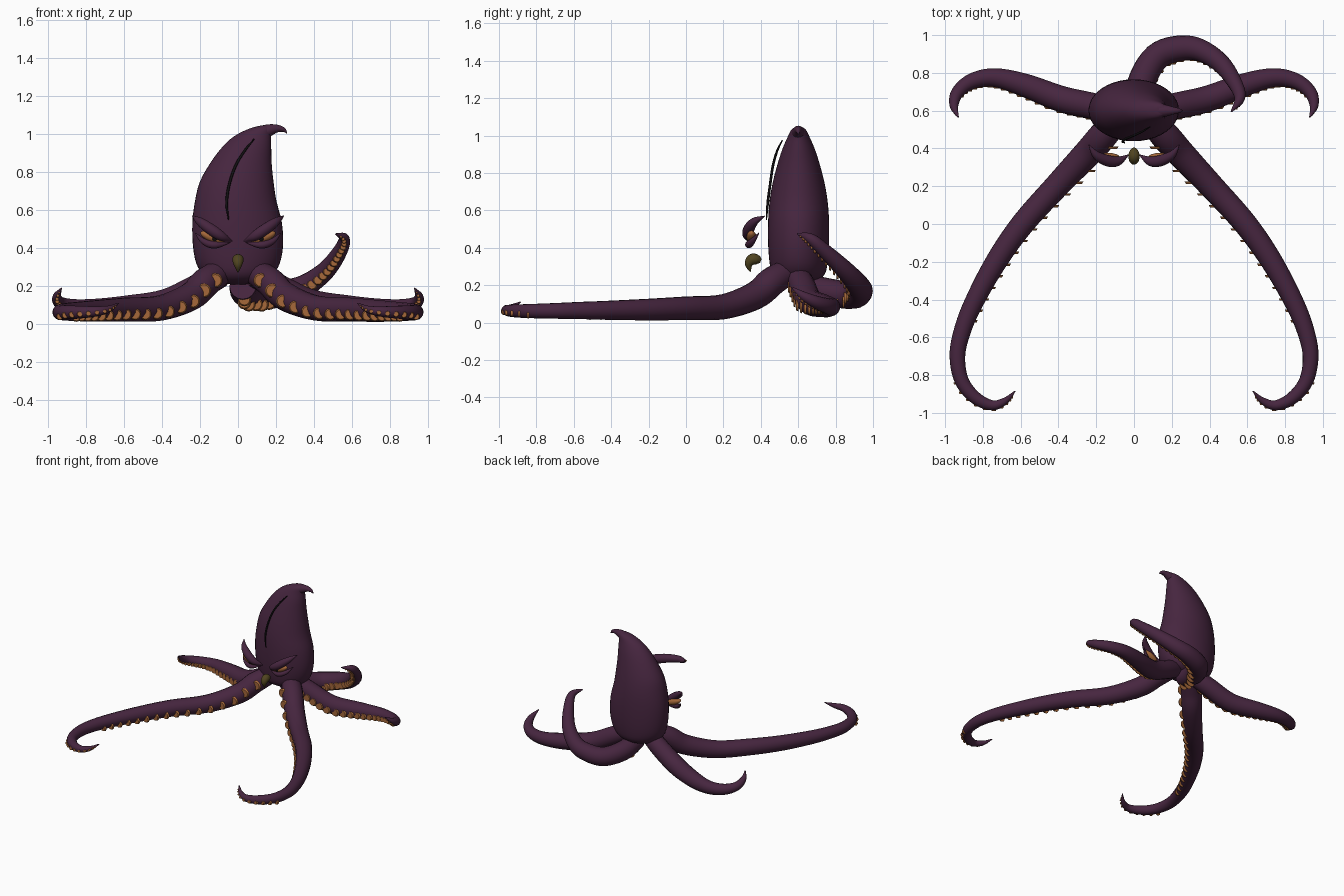
import bpy, bmesh, math
from mathutils import Vector, Matrix

if "Cube" in bpy.data.objects:
    bpy.data.objects.remove(bpy.data.objects["Cube"])


def material(name, rgb):
    m = bpy.data.materials.new(name)
    m.use_nodes = True
    m.diffuse_color = (*rgb, 1)
    m.node_tree.nodes["Principled BSDF"].inputs["Base Color"].default_value = (*rgb, 1)
    return m


PURPLE = material("deep purple skin", (.062, .019, .05))
ORANGE = material("orange sucker", (.38, .14, .042))
OLIVE = material("olive beak", (.08, .058, .014))
BLACK = material("black line", (.006, .005, .006))


def finish(name, bm, mat):
    bmesh.ops.recalc_face_normals(bm, faces=bm.faces)
    me = bpy.data.meshes.new(name)
    bm.to_mesh(me)
    bm.free()
    me.materials.append(mat)
    ob = bpy.data.objects.new(name, me)
    bpy.context.collection.objects.link(ob)
    bpy.ops.object.select_all(action='DESELECT')
    ob.select_set(True)
    bpy.context.view_layer.objects.active = ob
    bpy.ops.object.shade_smooth_by_angle(angle=math.radians(50))
    return ob


def smooth_path(points, steps):
    """Catmull-Rom sampling of points of any dimension."""
    p = [Vector(q) for q in points]
    p = [2 * p[0] - p[1]] + p + [2 * p[-1] - p[-2]]
    out = []
    for a, b, c, d in zip(p, p[1:], p[2:], p[3:]):
        for i in range(steps):
            t = i / steps
            out.append((2 * b + (c - a) * t + (2 * a - 5 * b + 4 * c - d) * t * t
                        + (3 * b - a - 3 * c + d) * t ** 3) / 2)
    return out + [p[-2]]


def loft(bm, rings):
    loops = [[bm.verts.new(v) for v in r] for r in rings]
    n = len(loops[0])
    for a, b in zip(loops, loops[1:]):
        for i in range(n):
            j = (i + 1) % n
            bm.faces.new((a[i], a[j], b[j], b[i]))
    bm.faces.new(loops[0])
    bm.faces.new(loops[-1])


def tube(name, points, mat, sides=16, steps=5):
    """Tapered tube through (x, y, z, radius) points; returns its samples."""
    path = smooth_path(points, steps)
    pos = [q.to_3d() for q in path]
    rings, samples = [], []
    tan = (pos[1] - pos[0]).normalized()
    u = tan.orthogonal().normalized()
    for i, c in enumerate(pos):
        new = (pos[min(i + 1, len(pos) - 1)] - pos[max(i - 1, 0)]).normalized()
        u = tan.rotation_difference(new) @ u
        tan = new
        w = tan.cross(u)
        r = max(path[i][3], .001)
        rings.append([c + r * (math.cos(k * math.tau / sides) * u + math.sin(k * math.tau / sides) * w)
                      for k in range(sides)])
        samples.append((c, tan.copy(), r))
    bm = bmesh.new()
    loft(bm, rings)
    finish(name, bm, mat)
    return samples


def suckers(name, samples, gap, start):
    """Thin forward-facing discs along the front and lower side of an arm."""
    bm = bmesh.new()
    travelled, due = 0, start
    for (c, t, r), (c2, _, r2) in zip(samples, samples[1:]):
        seg = (c2 - c).length
        while due <= travelled + seg:
            f = (due - travelled) / seg
            rad = r + (r2 - r) * f
            d = Vector((0, -1, -.3))
            d -= d.dot(t) * t
            if d.length > .45 and rad > .009:
                at = c.lerp(c2, f) + d.normalized() * rad * .97
                bmesh.ops.create_cone(bm, cap_ends=True, segments=14, radius1=rad * .5, radius2=rad * .4,
                                      depth=.012,
                                      matrix=Matrix.Translation(at) @ Matrix.Rotation(math.pi / 2, 4, 'X'))
            due += max(rad * gap, .02)
        travelled += seg
    finish(name, bm, ORANGE)


def mirrored(points, s):
    return [(s * p[0], *p[1:]) for p in points]


def ellipsoid(name, centre, radii, tilt, mat):
    bm = bmesh.new()
    bmesh.ops.create_uvsphere(bm, u_segments=20, v_segments=12, radius=1,
                              matrix=Matrix.Translation(centre) @ Matrix.Rotation(tilt, 4, 'Y')
                              @ Matrix.Diagonal((*radii, 1)))
    finish(name, bm, mat)


# Mantle: elliptical rings given as height, centre x, half width, half depth
mantle = [(.21, 0, .04, .03), (.225, 0, .13, .1), (.26, 0, .182, .14), (.32, 0, .22, .155),
          (.42, 0, .238, .163), (.54, -.005, .235, .163), (.65, -.012, .214, .155),
          (.75, -.007, .194, .138), (.85, .016, .161, .112), (.93, .045, .13, .086),
          (.99, .077, .097, .06), (1.03, .12, .06, .04), (1.046, .145, .025, .02)]
bm = bmesh.new()
loft(bm, [[(c + rx * math.cos(k * math.tau / 40), .602 + ry * math.sin(k * math.tau / 40), z)
           for k in range(40)] for z, c, rx, ry in smooth_path(mantle, 3)])
finish("mantle", bm, PURPLE)
tube("mantle_hook", [(.11, .6, 1.0, .04), (.16, .6, 1.02, .033), (.205, .6, 1.03, .021),
                     (.24, .6, 1.024, .012), (.258, .6, 1.005, .002)], PURPLE)

# Dark scar line down the mantle
tube("mantle_line", [(-.05, .43, .55, .003), (-.06, .437, .64, .007), (-.045, .45, .74, .007),
                     (-.01, .465, .84, .007), (.04, .488, .92, .006), (.085, .515, .975, .003)],
     BLACK, sides=8)

# Arms
front_arm = [(.1, .54, .27, .07), (.17, .46, .22, .078), (.25, .37, .145, .075), (.41, .2, .085, .067),
             (.59, 0, .077, .063), (.73, -.2, .07, .058), (.85, -.42, .066, .051), (.91, -.57, .065, .046),
             (.935, -.7, .063, .042), (.912, -.83, .062, .038), (.84, -.92, .063, .034),
             (.75, -.96, .067, .027), (.68, -.935, .08, .018), (.63, -.885, .11, .003)]
side_arm = [(.09, .59, .26, .065), (.2, .62, .2, .07), (.38, .66, .115, .07), (.58, .735, .09, .062),
            (.74, .775, .085, .05), (.86, .755, .09, .042), (.935, .695, .11, .034),
            (.953, .625, .145, .023), (.93, .565, .19, .003)]
rear_arm = [(.025, .6, .2, .07), (.04, .75, .165, .074), (.12, .885, .145, .072), (.24, .93, .165, .068),
            (.35, .92, .2, .06), (.46, .85, .28, .05), (.535, .745, .38, .039),
            (.56, .665, .45, .028), (.515, .595, .475, .004)]
for side, s in (("left", 1), ("right", -1)):
    suckers(side + "_front_suckers", tube(side + "_front_arm", mirrored(front_arm, s), PURPLE), 1.3, .12)
    suckers(side + "_side_suckers", tube(side + "_side_arm", mirrored(side_arm, s), PURPLE), .8, .1)
suckers("rear_suckers", tube("rear_arm", rear_arm, PURPLE), .8, .02)

# Eyes with heavy slanted lids
brow = [(.24, .42, .57, .002), (.2, .365, .54, .022), (.14, .335, .497, .03),
        (.085, .333, .462, .025), (.03, .365, .437, .003)]
lid = [(.225, .39, .48, .002), (.18, .355, .435, .016), (.12, .335, .417, .019), (.04, .355, .43, .002)]
for side, s in (("left", 1), ("right", -1)):
    tube(side + "_brow", mirrored(brow, s), PURPLE)
    tube(side + "_lower_lid", mirrored(lid, s), PURPLE)
    ellipsoid(side + "_eye", (s * .135, .35, .457), (.068, .026, .025), -s * .4, ORANGE)
    ellipsoid(side + "_pupil", (s * .122, .327, .452), (.013, .006, .015), 0, BLACK)

# Hooked beak
tube("beak", [(0, .4, .33, .012), (0, .38, .337, .026), (0, .354, .338, .03),
              (0, .336, .312, .022), (0, .344, .272, .002)], OLIVE)
